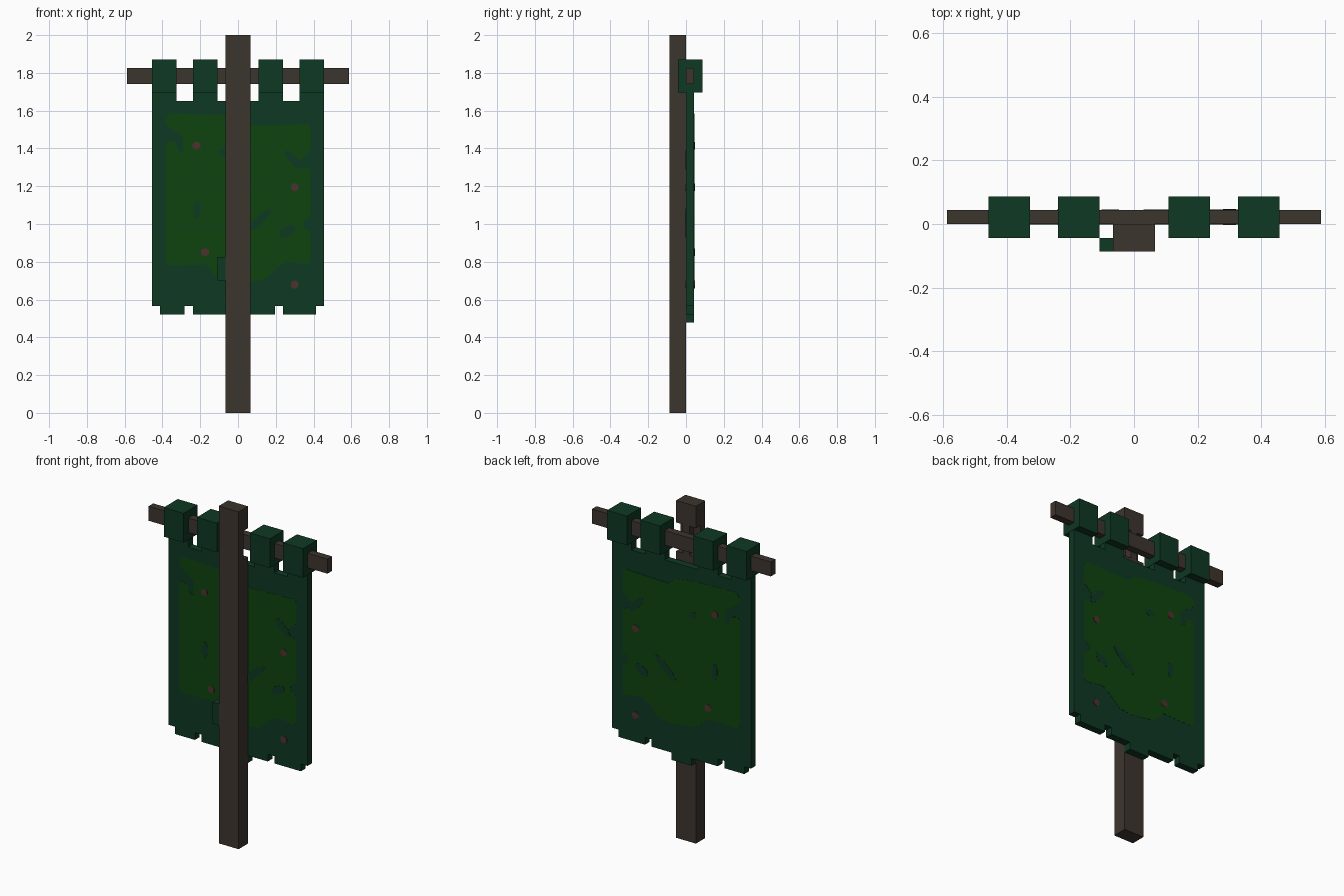
import bpy, bmesh, math

old = bpy.data.objects.get("Cube")
if old:
    bpy.data.objects.remove(old, do_unlink=True)


def material(name, rgb):
    m = bpy.data.materials.new(name)
    m.use_nodes = True
    m.diffuse_color = (*rgb, 1)
    bsdf = m.node_tree.nodes["Principled BSDF"]
    bsdf.inputs["Base Color"].default_value = (*rgb, 1)
    bsdf.inputs["Roughness"].default_value = 0.9
    return m


WOOD = material("dark_wood", (0.046, 0.035, 0.027))
CLOTH = material("deep_green_cloth", (0.0045, 0.040, 0.017))
PAINT = material("leaf_green_paint", (0.0045, 0.056, 0.0045))
DOT = material("red_brown_dot", (0.075, 0.032, 0.027))

U = 2 / 46          # size of one block step
FRONT, BACK = 0, U  # cloth surfaces


def prism(name, outline, y0, y1, mat):
    """Extrude an outline in x, z from depth y0 to y1."""
    bm = bmesh.new()
    face = bm.faces.new([bm.verts.new((x, y0, z)) for x, z in outline])
    ext = bmesh.ops.extrude_face_region(bm, geom=[face])
    moved = [v for v in ext["geom"] if isinstance(v, bmesh.types.BMVert)]
    bmesh.ops.translate(bm, verts=moved, vec=(0, y1 - y0, 0))
    bmesh.ops.recalc_face_normals(bm, faces=bm.faces)
    mesh = bpy.data.meshes.new(name)
    bm.to_mesh(mesh)
    bm.free()
    mesh.materials.append(mat)
    obj = bpy.data.objects.new(name, mesh)
    bpy.context.collection.objects.link(obj)
    return obj


def box(name, x0, x1, y0, y1, z0, z1, mat):
    return prism(name, [(x0, z0), (x1, z0), (x1, z1), (x0, z1)], y0, y1, mat)


def painted(name, outline, mat, lift):
    """Thin plate on both sides of the cloth."""
    prism(name + "_front", outline, FRONT - lift, FRONT + 0.001, mat)
    prism(name + "_back", outline, BACK - 0.001, BACK + lift, mat)


def blob(name, cx, cz, length, width, angle, mat, lift=0.002):
    """Eight-sided stretched spot, turned by angle."""
    c, s = math.cos(math.radians(angle)), math.sin(math.radians(angle))
    pts = []
    for i in range(8):
        a = math.tau * (i + 0.5) / 8
        u, v = length / 2 * math.cos(a), width / 2 * math.sin(a)
        pts.append((cx + u * c - v * s, cz + u * s + v * c))
    painted(name, pts, mat, lift)


# Pole, notched at the back where the crossbar sits
P = 1.5 * U
box("pole_lower", -P, P, -2 * U, 0, 0, 1.70, WOOD)
box("pole_upper", -P, P, -2 * U, 0, 1.87, 2, WOOD)
box("pole_notch_front", -P, P, -2 * U, -U, 1.70, 1.87, WOOD)
box("pole_notch_core", -U / 2, U / 2, -U, 0, 1.70, 1.87, WOOD)
box("crossbar", -13.5 * U, 13.5 * U, 0, U, 1.74, 1.826, WOOD)
box("pole_tie", -2.5 * U, -P, -2 * U, -U, 0.70, 0.826, CLOTH)

# Cloth loops around the crossbar
for i, x in enumerate((-9, -4, 4, 9)):
    box(f"hanging_loop_{i + 1}", (x - 1.5) * U, (x + 1.5) * U,
        -U, 2 * U, 1.697, 1.87, CLOTH)

# Cloth outline: stepped columns along the bottom and top, in block steps
BOTTOM = [(-10.5, 13), (-9.5, 12), (-6.5, 13), (-5.5, 12), (-1.5, 11),
          (1.5, 12), (4.5, 13), (5.5, 12), (9.5, 13), (10.5, 13)]
TOP = [(-10.5, 39), (-7.5, 38), (-5.5, 39), (-2.5, 38), (2.5, 39),
       (5.5, 38), (7.5, 39), (10.5, 39)]


def steps(levels):
    pts = []
    for (x0, z), (x1, _) in zip(levels, levels[1:]):
        pts += [(x0 * U, z * U), (x1 * U, z * U)]
    return pts


prism("banner_cloth", steps(BOTTOM) + steps(TOP)[::-1], FRONT, BACK, CLOTH)

# Worn painted field
FIELD = [(-.385, 1.55), (-.36, 1.585), (-.06, 1.575), (.03, 1.56), (.08, 1.52),
         (.37, 1.53), (.385, 1.51), (.385, 1.39), (.33, 1.34), (.335, 1.31),
         (.385, 1.29), (.385, 1.04), (.345, 1.01), (.35, .98), (.385, .96),
         (.385, .8), (.37, .785), (.26, .8), (.21, .77), (.14, .705),
         (.06, .695), (-.06, .71), (-.12, .73), (-.17, .785), (-.37, .78),
         (-.385, .8), (-.385, 1.42), (-.37, 1.44), (-.33, 1.43), (-.31, 1.38),
         (-.29, 1.38), (-.29, 1.46), (-.385, 1.53)]
painted("painted_field", FIELD, PAINT, 0.001)

# Bare patches in the paint: x, z, length, width, angle
for i, patch in enumerate([(.295, 1.34, .14, .045, -45), (.105, 1.015, .2, .045, 42),
                           (.262, .96, .1, .055, 30), (-.218, 1.075, .1, .04, 90),
                           (-.075, 1.375, .06, .04, 0)]):
    blob(f"bare_patch_{i + 1}", *patch, CLOTH)

# Small dots
for i, (x, z) in enumerate([(-.22, 1.415), (.3, 1.195), (-.175, .85), (.3, .68)]):
    blob(f"dot_{i + 1}", x, z, .044, .044, 0, DOT, 0.003)
